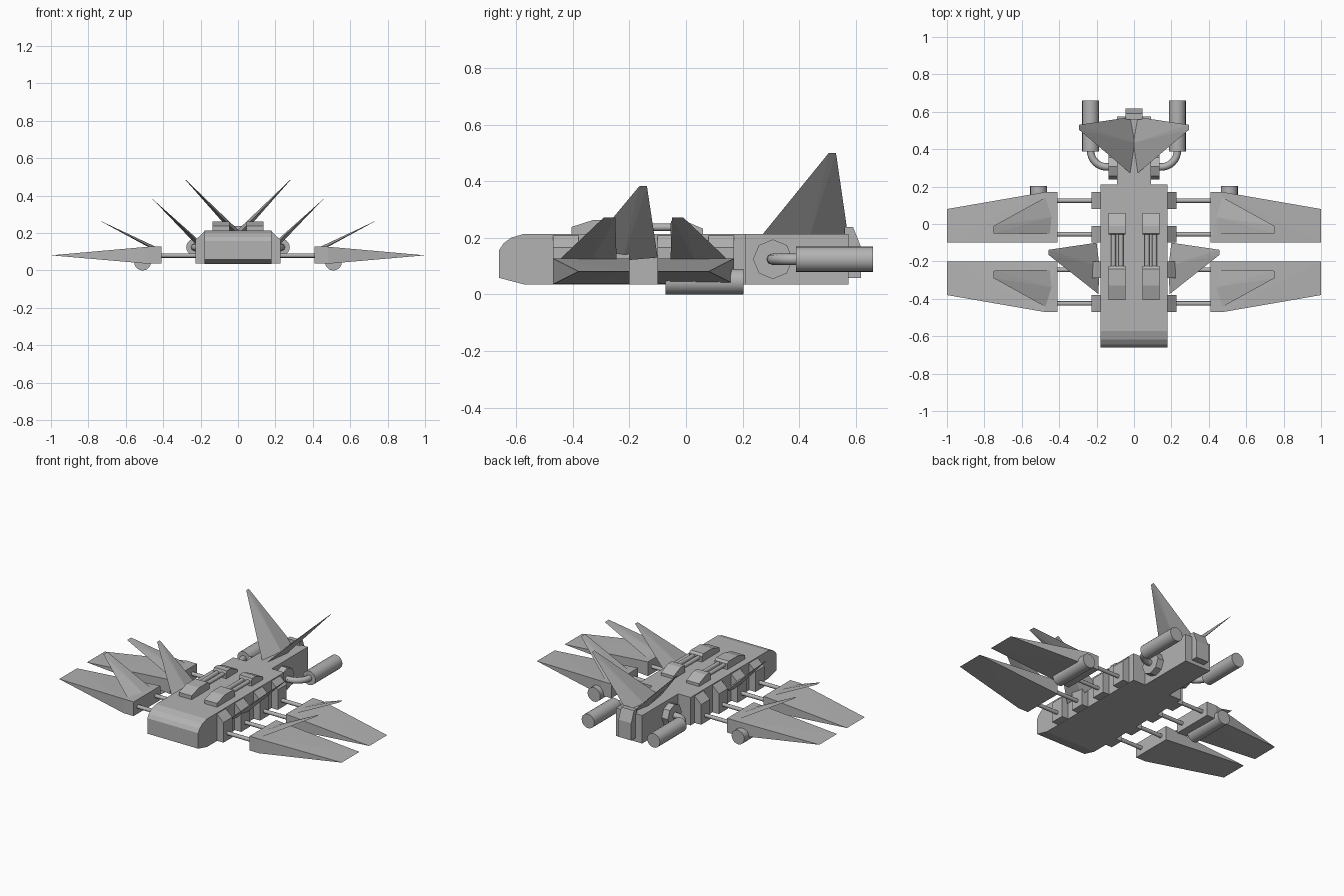
import bpy, bmesh, math
from mathutils import Vector, Matrix

if "Cube" in bpy.data.objects:
    bpy.data.objects.remove(bpy.data.objects["Cube"])

grey = bpy.data.materials.new("hull grey")
grey.diffuse_color = (0.45, 0.45, 0.45, 1)
grey.use_nodes = True
grey.node_tree.nodes["Principled BSDF"].inputs["Base Color"].default_value = grey.diffuse_color


def finish(bm, name):
    bmesh.ops.recalc_face_normals(bm, faces=bm.faces)
    me = bpy.data.meshes.new(name)
    bm.to_mesh(me)
    bm.free()
    me.materials.append(grey)
    ob = bpy.data.objects.new(name, me)
    bpy.context.collection.objects.link(ob)
    return ob


def mirror(ob):
    mod = ob.modifiers.new("mirror", 'MIRROR')
    mod.use_mirror_merge = False
    return ob


def hull(name, pts):
    bm = bmesh.new()
    vs = [bm.verts.new(p) for p in pts]
    bmesh.ops.convex_hull(bm, input=vs)
    bmesh.ops.dissolve_limit(bm, angle_limit=0.01, verts=bm.verts[:], edges=bm.edges[:])
    return finish(bm, name)


def slab(name, profile, x0, x1):
    """Side profile (y, z) spanning x0..x1."""
    return hull(name, [(x, y, z) for x in (x0, x1) for y, z in profile])


def fin(name, lead, trail, tip_lead, tip_trail, thick):
    """Blade with a diamond root narrowing to a sharp tip edge."""
    a, b, c, d = map(Vector, (lead, trail, tip_lead, tip_trail))
    n = (b - a).cross(c - a).normalized() * thick / 2
    m = a.lerp(b, 0.55)
    return mirror(hull(name, [a, b, m + n, m - n, c, d]))


def rod(name, p0, p1, r, sides):
    p0, p1 = Vector(p0), Vector(p1)
    d = p1 - p0
    rot = d.to_track_quat('Z', 'Y').to_matrix().to_4x4()
    bm = bmesh.new()
    bmesh.ops.create_cone(bm, cap_ends=True, segments=sides, radius1=r, radius2=r, depth=d.length,
                          matrix=Matrix.Translation((p0 + p1) / 2) @ rot)
    if sides > 8:
        for f in bm.faces:
            f.smooth = len(f.verts) == 4
        for e in bm.edges:
            e.smooth = all(len(f.verts) == 4 for f in e.link_faces)
    return finish(bm, name)


# Fuselage with rounded nose, narrow tail and end cap
slab("fuselage", [(-0.66, 0.058), (-0.66, 0.157), (-0.645, 0.18), (-0.618, 0.2), (-0.572, 0.214),
                  (0.21, 0.214), (0.21, 0.035), (-0.572, 0.035), (-0.618, 0.047)], -0.18, 0.18)
slab("tail_boom", [(0.2, 0.035), (0.2, 0.214), (0.575, 0.214), (0.575, 0.035)], -0.092, 0.092)
slab("tail_cap", [(0.56, 0.058), (0.56, 0.238), (0.59, 0.238), (0.618, 0.168), (0.618, 0.058)], -0.045, 0.045)

# Side brackets and the struts that carry the wings
for i, y in enumerate((-0.425, -0.245, -0.055, 0.125)):
    sect = [(0.17, 0.036), (0.226, 0.036), (0.226, 0.165), (0.18, 0.208), (0.17, 0.208)]
    mirror(hull(f"bracket_{i}", [(x, y + dy, z) for dy in (-0.045, 0.045) for x, z in sect]))
    mirror(rod(f"strut_{i}", (0.2, y, 0.08), (0.43, y, 0.08), 0.012, 12))

# Wings: front pair, and rear pair reversed in y, each with a canted blade
for label, f in (("front", lambda y: y), ("rear", lambda y: -0.3 - y)):
    pts = [(x, f(y), z) for x in (0.41, 0.48) for y in (-0.47, -0.2) for z in (0.036, 0.127)]
    pts = [p for p in pts if not (p[0] > 0.45 and p[1] == f(-0.2))]
    pts += [(1.0, f(-0.38), 0.081), (1.0, f(-0.2), 0.081)]
    mirror(hull(label + "_wing", pts))
    fin(label + "_wing_blade", (0.46, f(-0.45), 0.12), (0.43, f(-0.245), 0.115),
        (0.75, f(-0.29), 0.272), (0.75, f(-0.25), 0.272), 0.02)

# Shoulder fins and tail fins
fin("shoulder_fin", (0.19, -0.375, 0.13), (0.2, -0.10, 0.13), (0.457, -0.165, 0.382), (0.457, -0.138, 0.382), 0.03)
fin("tail_fin", (0.012, 0.265, 0.205), (0.012, 0.573, 0.205), (0.295, 0.505, 0.5), (0.295, 0.53, 0.5), 0.035)

# Engines: pods under the rear wings, tail thrusters and their octagonal mounts
mirror(rod("wing_engine", (0.51, -0.072, 0.045), (0.51, 0.203, 0.045), 0.045, 20))
mirror(rod("tail_thruster", (0.232, 0.388, 0.124), (0.232, 0.66, 0.124), 0.045, 20))
mirror(rod("thruster_mount", (0.08, 0.307, 0.124), (0.135, 0.307, 0.124), 0.07, 8))

# Curved pipes from mounts to thrusters
for side, s in (("right", 1), ("left", -1)):
    cu = bpy.data.curves.new(side + "_pipe", 'CURVE')
    cu.dimensions = '3D'
    cu.bevel_depth = 0.02
    cu.bevel_resolution = 2
    path = [(0.11, 0.305)]
    for k in range(9):
        t = k / 8 * math.pi / 2
        path.append((0.145 + 0.087 * math.sin(t), 0.392 - 0.087 * math.cos(t)))
    sp = cu.splines.new('POLY')
    sp.points.add(len(path) - 1)
    for p, (x, y) in zip(sp.points, path):
        p.co = (s * x, y, 0.124, 1)
    cu.materials.append(grey)
    bpy.context.collection.objects.link(bpy.data.objects.new(side + "_pipe", cu))

# Twin dorsal units: sloped boxes joined by tubes
mirror(slab("dorsal_box_front", [(-0.405, 0.2), (-0.405, 0.238), (-0.33, 0.262), (-0.24, 0.262),
                                 (-0.225, 0.25), (-0.225, 0.2)], 0.045, 0.135))
mirror(slab("dorsal_box_rear", [(0.06, 0.2), (0.06, 0.232), (-0.01, 0.262), (-0.05, 0.262),
                                (-0.055, 0.25), (-0.055, 0.2)], 0.045, 0.135))
for i, x in enumerate((0.07, 0.11)):
    mirror(rod(f"dorsal_tube_{i}", (x, -0.24, 0.237), (x, -0.04, 0.237), 0.013, 12))
